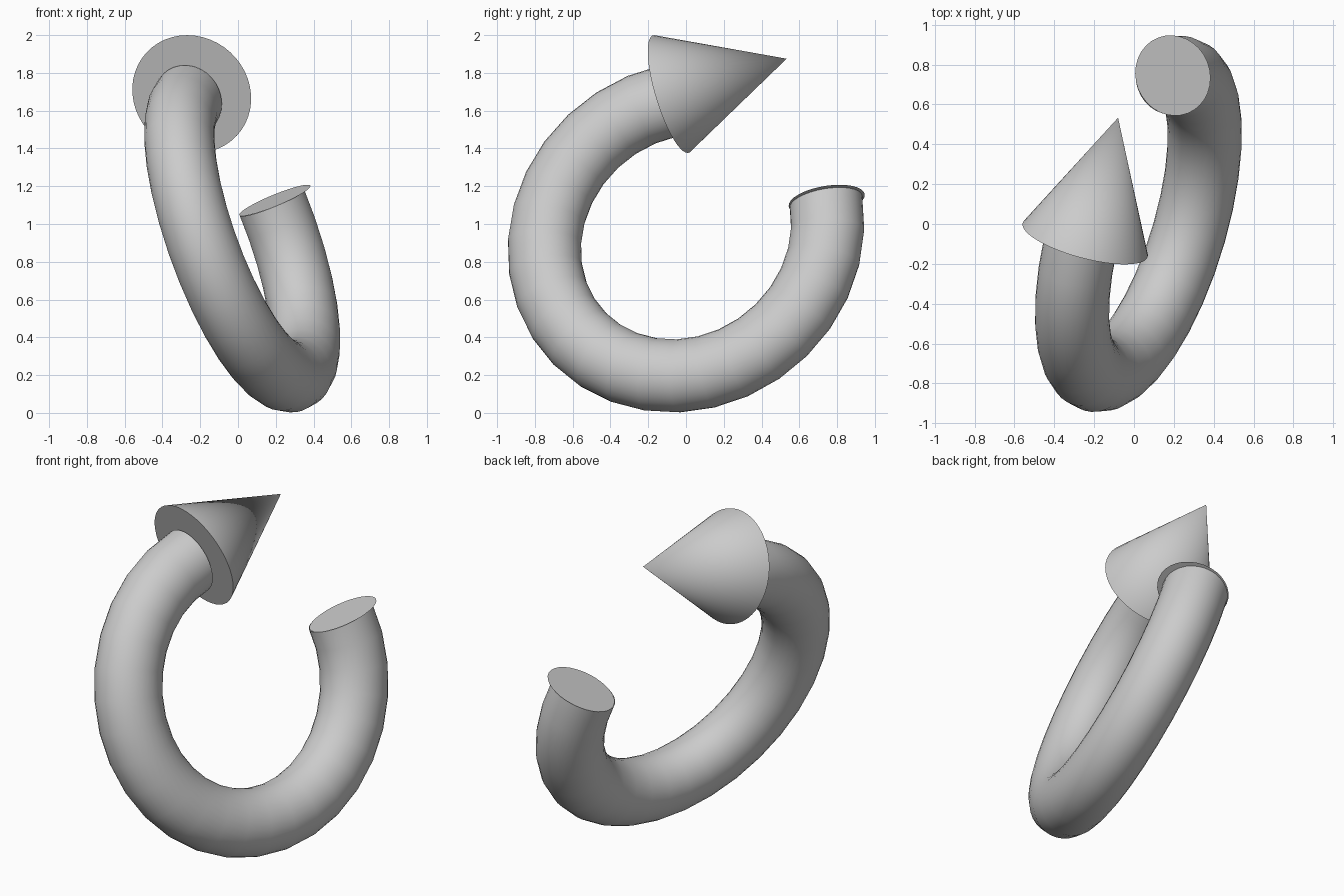
import bpy, bmesh
from math import sin, cos, tau, radians
from mathutils import Vector, Matrix

if "Cube" in bpy.data.objects:
    bpy.data.objects.remove(bpy.data.objects["Cube"])

# Tilted plane of the ring
centre = Vector((0.022, 0, 0.932))
n = Vector((0.902, -0.272, 0.328)).normalized()
end = Vector((0.195, 0.745, 1.125))
d = end - centre
u = (d - n * d.dot(n)).normalized()
v = -n.cross(u)                      # sweeps down, round the front, to the top
RING, TUBE, WIDTH = 0.78, 0.195, 0.184
STEPS, SIDES = 24, 32


def make_object(name, bm):
    bmesh.ops.recalc_face_normals(bm, faces=bm.faces)
    mesh = bpy.data.meshes.new(name)
    bm.to_mesh(mesh)
    bm.free()
    ob = bpy.data.objects.new(name, mesh)
    bpy.context.collection.objects.link(ob)
    bpy.ops.object.select_all(action='DESELECT')
    ob.select_set(True)
    bpy.context.view_layer.objects.active = ob
    bpy.ops.object.shade_smooth_by_angle(angle=radians(40))
    return ob


def facing(direction, location):
    return Matrix.Translation(location) @ direction.to_track_quat('Z', 'Y').to_matrix().to_4x4()


# Open three-quarter ring tube
bm = bmesh.new()
rings = []
for i in range(STEPS + 1):
    t = radians(272) * i / STEPS
    out = u * cos(t) + v * sin(t)
    rings.append([bm.verts.new(centre + out * (RING + TUBE * cos(a)) + n * WIDTH * sin(a))
                  for a in (tau * j / SIDES for j in range(SIDES))])
for r0, r1 in zip(rings, rings[1:]):
    for j in range(SIDES):
        k = (j + 1) % SIDES
        bm.faces.new((r0[j], r0[k], r1[k], r1[j]))
make_object("ring_tube", bm)

# Flat disc closing the tail of the tube
bm = bmesh.new()
bmesh.ops.create_circle(bm, cap_ends=True, segments=32, radius=0.204,
                        matrix=facing(-v, end))
make_object("tail_cap", bm)

# Arrow head cone
base = Vector((-0.245, -0.08, 1.688))
tip = Vector((-0.08, 0.533, 1.875))
axis = tip - base
bm = bmesh.new()
bmesh.ops.create_cone(bm, cap_ends=True, segments=48, radius1=0.325, radius2=0,
                      depth=axis.length, matrix=facing(axis, base + axis / 2))
make_object("arrow_head", bm)
